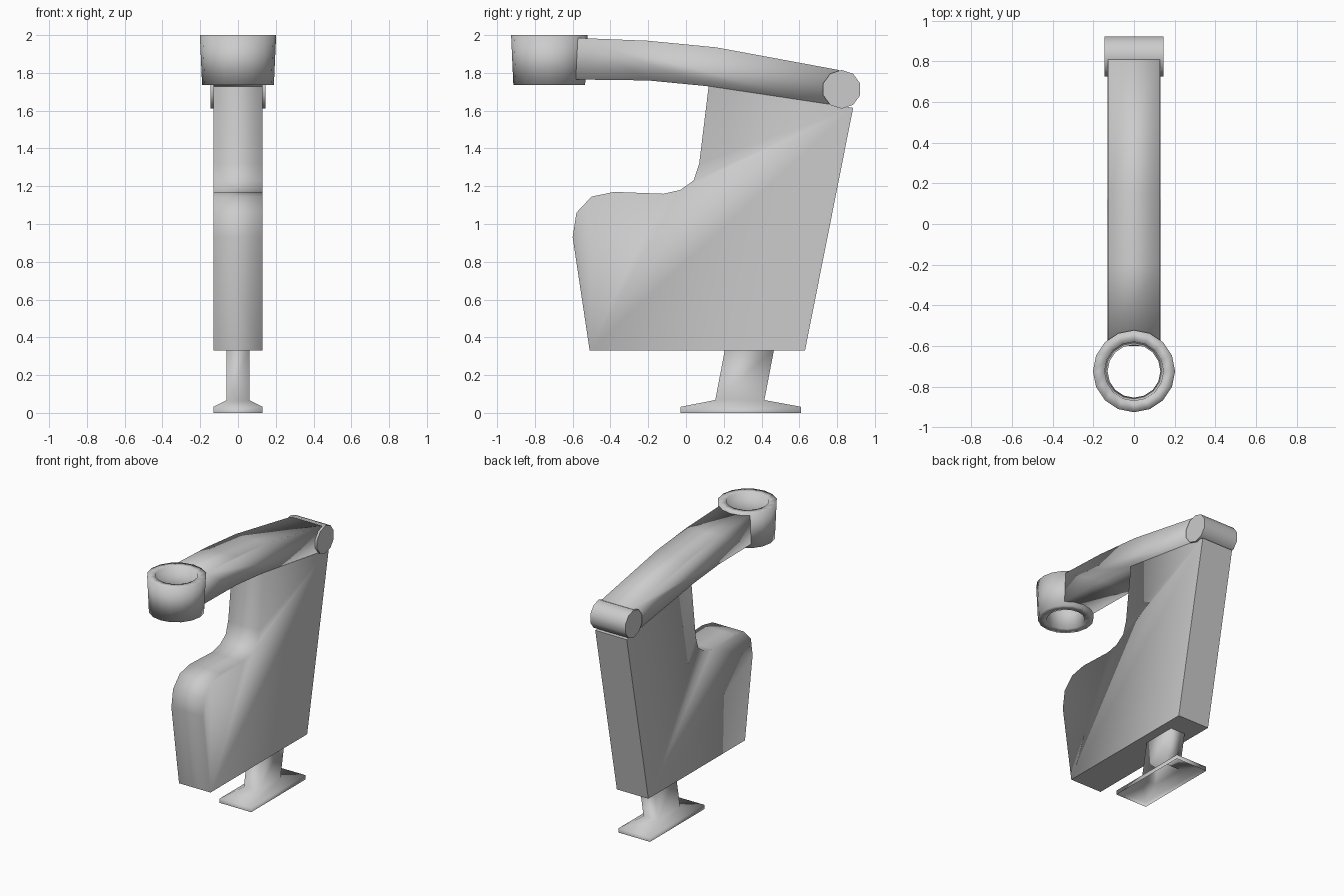
import bpy, bmesh, math
from mathutils import Matrix

if "Cube" in bpy.data.objects:
    bpy.data.objects.remove(bpy.data.objects["Cube"])


def finish(name, bm, angle):
    bmesh.ops.recalc_face_normals(bm, faces=bm.faces)
    me = bpy.data.meshes.new(name)
    bm.to_mesh(me)
    bm.free()
    ob = bpy.data.objects.new(name, me)
    bpy.context.collection.objects.link(ob)
    bpy.ops.object.select_all(action='DESELECT')
    ob.select_set(True)
    bpy.context.view_layer.objects.active = ob
    bpy.ops.object.shade_smooth_by_angle(angle=math.radians(angle), keep_sharp_edges=True)
    return ob


def prism(name, profile, half, angle, flat=()):
    """Side profile (y, z) extruded across x; strips listed in flat keep crisp borders."""
    bm = bmesh.new()
    a, b = [[bm.verts.new((x, y, z)) for y, z in profile] for x in (-half, half)]
    n = len(profile)
    bm.faces.new(a)
    bm.faces.new(b[::-1])
    for i in range(n):
        j = (i + 1) % n
        f = bm.faces.new((a[i], b[i], b[j], a[j]))
        if i in flat:
            for e in f.edges:
                e.smooth = False
    return finish(name, bm, angle)


def bridge(bm, rings):
    """Join consecutive closed rings of vertices with quads."""
    for r, s in zip(rings, rings[1:]):
        for i in range(len(r)):
            j = (i + 1) % len(r)
            bm.faces.new((r[i], r[j], s[j], s[i]))


# Body slab with a curved throat at the front
prism("body", [(-0.51, 0.33), (0.63, 0.33), (0.885, 1.615), (0.12, 1.73),
               (0.07, 1.32), (0.04, 1.23), (-0.03, 1.18), (-0.12, 1.16),
               (-0.38, 1.17), (-0.50, 1.145), (-0.58, 1.06), (-0.60, 0.93)],
      0.13, 95, flat=(0, 1, 2))

# Curved overhead arm
prism("arm", [(-0.575, 1.985), (-0.20, 1.97), (0.16, 1.935), (0.81, 1.815),
              (0.79, 1.62), (0.33, 1.69), (0.11, 1.73), (-0.20, 1.76), (-0.583, 1.765)],
      0.1285, 95)

# Pivot pin at the back of the arm
bm = bmesh.new()
bmesh.ops.create_cone(bm, cap_ends=True, segments=10, radius1=0.1025, radius2=0.1025, depth=0.29)
turn = Matrix.Rotation(math.pi / 2, 4, 'Y') @ Matrix.Rotation(math.pi / 2, 4, 'Z')
bmesh.ops.transform(bm, verts=bm.verts, matrix=Matrix.Translation((0, 0.824, 1.713)) @ turn)
finish("pivot_pin", bm, 40)

# Open tapered ring at the front of the arm
bm = bmesh.new()
rings = [[bm.verts.new((r * math.cos(k * math.tau / 16), -0.724 + r * math.sin(k * math.tau / 16), z))
          for k in range(16)]
         for r, z in ((0.202, 2.0), (0.19, 1.735), (0.13, 1.735), (0.145, 2.0))]
bridge(bm, rings + rings[:1])
finish("holder_ring", bm, 120)

# Flared foot with a slanted stem, open underneath
bm = bmesh.new()
rings = [[bm.verts.new((x, y, z)) for x, y in ((-h, y0), (h, y0), (h, y1), (-h, y1))]
         for z, h, y0, y1 in ((0, 0.13, -0.03, 0.61), (0.032, 0.13, -0.03, 0.61),
                              (0.068, 0.06, 0.155, 0.415), (0.335, 0.06, 0.206, 0.466))]
bridge(bm, rings)
finish("foot", bm, 95)
